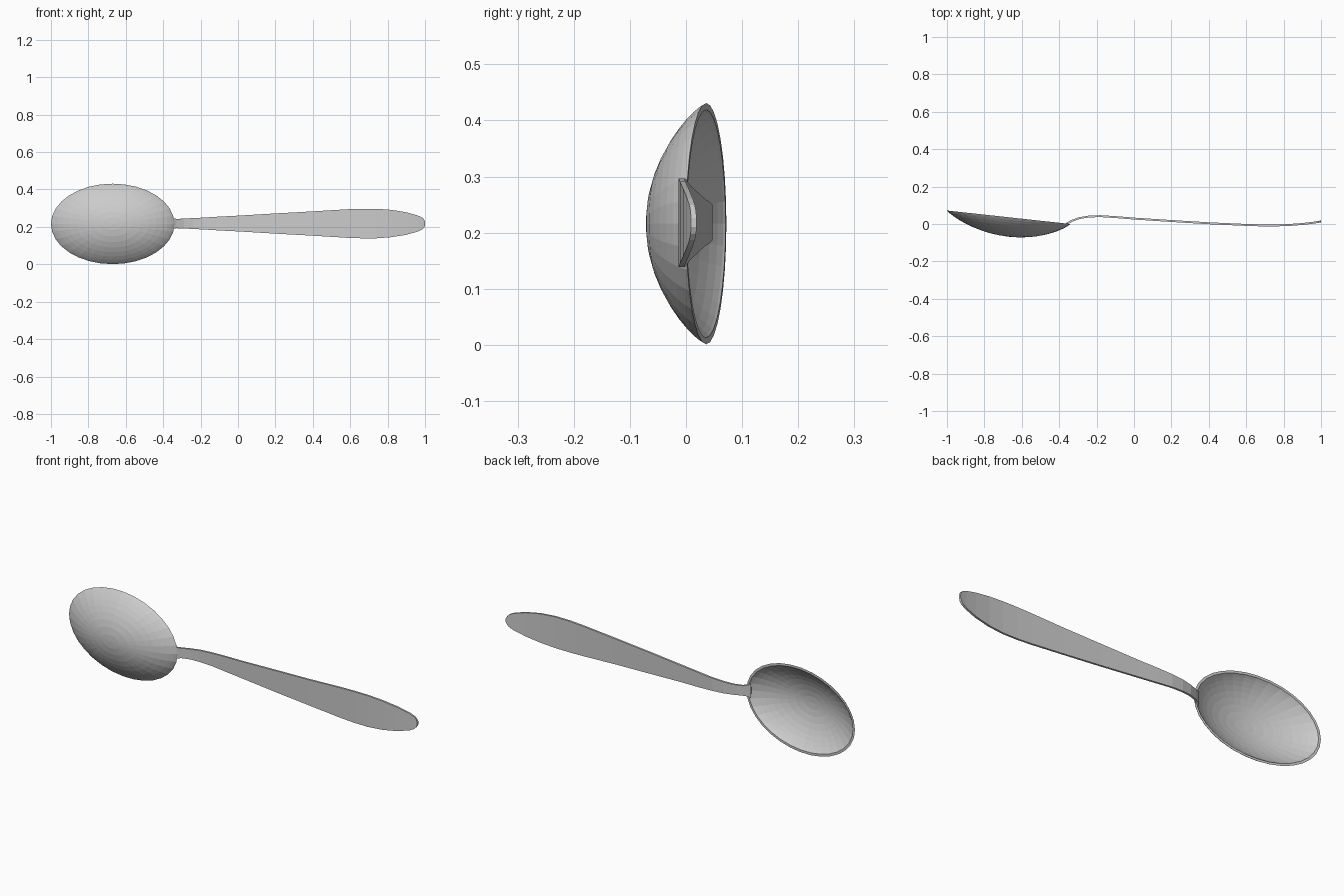
import bpy, bmesh
from math import sin, cos, pi
from mathutils import Vector

cube = bpy.data.objects.get("Cube")
if cube:
    bpy.data.objects.remove(cube)

steel = bpy.data.materials.new("brushed grey metal")
steel.use_nodes = True
GREY = (0.6, 0.6, 0.6, 1)
steel.diffuse_color = GREY
steel.node_tree.nodes["Principled BSDF"].inputs["Base Color"].default_value = GREY

CX, CZ = -0.67, 0.216


def finish(bm, name):
    bmesh.ops.recalc_face_normals(bm, faces=bm.faces)
    mesh = bpy.data.meshes.new(name)
    bm.to_mesh(mesh)
    bm.free()
    mesh.materials.append(steel)
    obj = bpy.data.objects.new(name, mesh)
    bpy.context.collection.objects.link(obj)
    return obj


def bridge(bm, a, b):
    n = len(a)
    for i in range(n):
        bm.faces.new((a[i], a[(i + 1) % n], b[(i + 1) % n], b[i]))


# Bowl: outer and inner shells joined at a tilted elliptical rim
SEGS, RINGS = 32, 10
bm = bmesh.new()


def bowl_point(r, angle, rx, rz, depth):
    dx = r * rx * cos(angle)
    y = 0.036 - 0.109 * dx - depth * max(0, 1 - r * r) ** 0.85
    return (CX + dx, y, CZ + r * rz * sin(angle))


def shell(rx, rz, depth):
    rings = []
    for k in range(1, RINGS + 1):
        r = sin(k / RINGS * pi / 2)
        rings.append([bm.verts.new(bowl_point(r, 2 * pi * i / SEGS, rx, rz, depth))
                      for i in range(SEGS)])
    for a, b in zip(rings, rings[1:]):
        bridge(bm, a, b)
    pole = bm.verts.new(bowl_point(0, 0, rx, rz, depth))
    for i in range(SEGS):
        bm.faces.new((pole, rings[0][i], rings[0][(i + 1) % SEGS]))
    return rings[-1]


bridge(bm, shell(0.33, 0.215, 0.104), shell(0.318, 0.203, 0.094))
finish(bm, "bowl")

# Handle: flat bar swept along a curved path, stations are (x, y, half width)
stations = [
    (-0.365, -0.002, 0.036), (-0.35, 0.007, 0.028), (-0.33, 0.018, 0.025),
    (-0.29, 0.032, 0.026), (-0.24, 0.04, 0.029), (-0.18, 0.042, 0.032),
    (-0.1, 0.037, 0.037), (0, 0.029, 0.042), (0.2, 0.016, 0.054),
    (0.4, 0.004, 0.065), (0.58, -0.004, 0.076), (0.66, -0.007, 0.079),
    (0.74, -0.008, 0.079), (0.82, -0.006, 0.073), (0.9, 0, 0.06),
    (0.96, 0.007, 0.043), (0.985, 0.011, 0.031), (0.995, 0.013, 0.02),
    (1, 0.014, 0.008),
]
HALF = 0.005
bm = bmesh.new()
path = [Vector((x, y, 0)) for x, y, w in stations]
loops = []
for i, (x, y, w) in enumerate(stations):
    along = path[min(i + 1, len(path) - 1)] - path[max(i - 1, 0)]
    normal = Vector((-along.y, along.x, 0)).normalized() * HALF
    if i == len(path) - 1:
        normal.x = 0
    centre = Vector((x, y, CZ + 0.002))
    loops.append([bm.verts.new(centre + normal * side + Vector((0, 0, w * up)))
                  for side, up in ((-1, -1), (-1, 1), (1, 1), (1, -1))])
for a, b in zip(loops, loops[1:]):
    bridge(bm, a, b)
bm.faces.new(loops[0])
bm.faces.new(loops[-1])
finish(bm, "handle")
